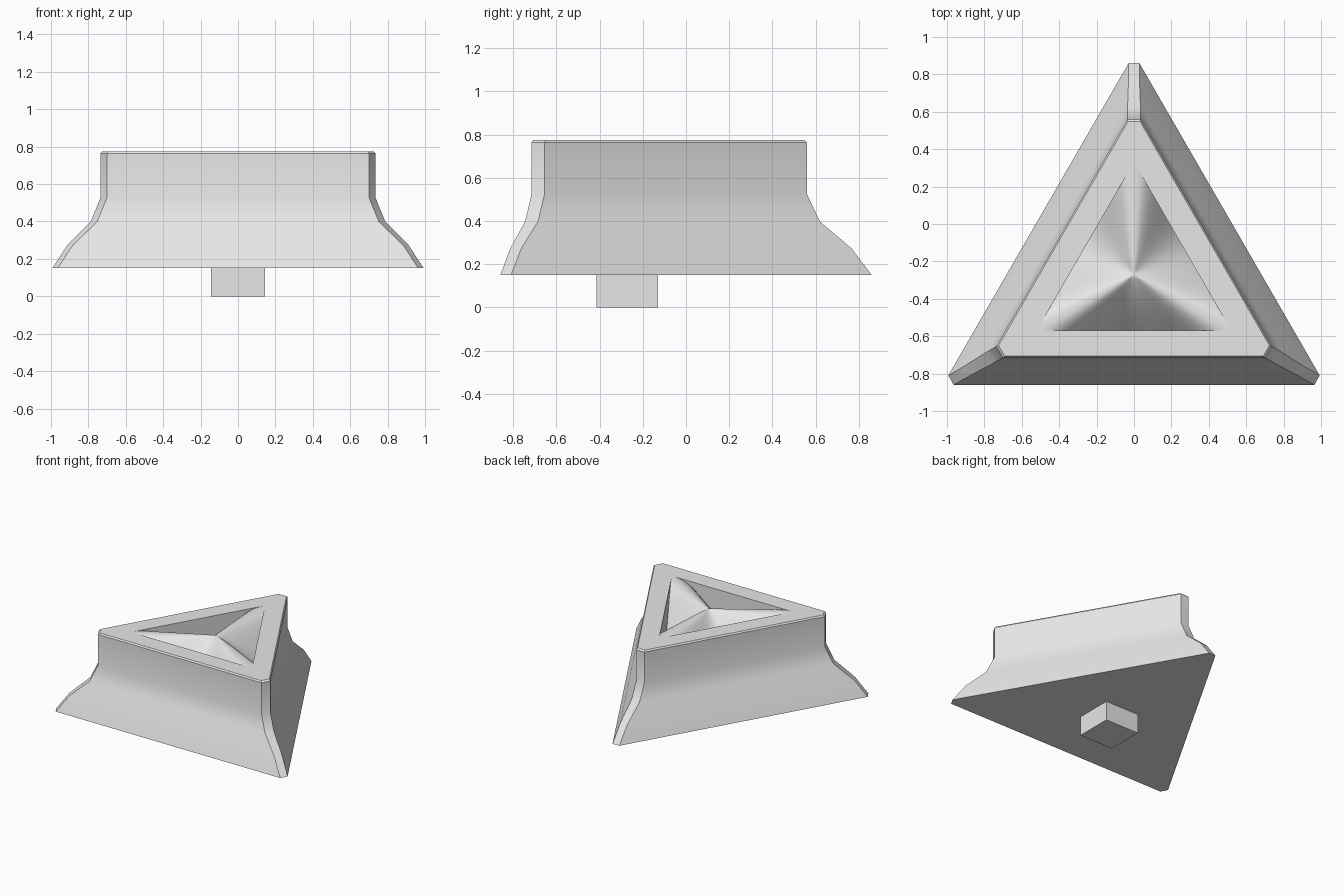
import bpy, bmesh, math
from mathutils import Vector

if "Cube" in bpy.data.objects:
    bpy.data.objects.remove(bpy.data.objects["Cube"])

CENTER = Vector((0.0, -0.27, 0.0))
TOP = 0.775
ANGLES = [math.radians(a) for a in (90, 210, 330)]

grey = bpy.data.materials.new("light grey")
grey.diffuse_color = (0.8, 0.8, 0.8, 1)
grey.use_nodes = True
grey.node_tree.nodes["Principled BSDF"].inputs["Base Color"].default_value = grey.diffuse_color


def finish(bm, name):
    bmesh.ops.remove_doubles(bm, verts=bm.verts, dist=1e-4)
    bmesh.ops.recalc_face_normals(bm, faces=bm.faces)
    me = bpy.data.meshes.new(name)
    bm.to_mesh(me)
    bm.free()
    me.materials.append(grey)
    ob = bpy.data.objects.new(name, me)
    bpy.context.collection.objects.link(ob)
    bpy.ops.object.select_all(action='DESELECT')
    ob.select_set(True)
    bpy.context.view_layer.objects.active = ob
    bpy.ops.object.shade_smooth_by_angle(angle=math.radians(30))
    return ob


def clipped_triangle(bm, apothem, corner, z):
    """Triangle outline with clipped corners, two points per corner."""
    w = (2 * apothem - corner) * math.tan(math.radians(30))
    ring = []
    for a in ANGLES:
        out = Vector((math.cos(a), math.sin(a), 0))
        side = Vector((-math.sin(a), math.cos(a), 0))
        for s in (-w, w):
            ring.append(bm.verts.new(CENTER + out * corner + side * s + Vector((0, 0, z))))
    return ring


# Cap shell: flared skirt, straight upper wall, tiny rim bevel
bm = bmesh.new()
profile = [(0.59, 1.13, 0.15), (0.543, 1.035, 0.275), (0.475, 0.89, 0.398),
           (0.445, 0.83, 0.525), (0.445, 0.83, 0.764), (0.437, 0.817, TOP)]
rings = [clipped_triangle(bm, *p) for p in profile]
bm.faces.new(rings[0])
for lo, hi in zip(rings, rings[1:]):
    for i in range(6):
        k = (i + 1) % 6
        bm.faces.new((lo[i], lo[k], hi[k], hi[i]))

# Three-lobed scoop in the top, each lobe deepest at the middle of its edge
N, M, DEPTH = 32, 12, 0.25
top = rings[-1]
mid = CENTER + Vector((0, 0, TOP))
corners = [mid + 0.6 * Vector((math.cos(a), math.sin(a), 0)) for a in ANGLES]
for c in range(3):
    a, b = corners[c], corners[(c + 1) % 3]
    rim = [bm.verts.new(a.lerp(b, i / N)) for i in range(N + 1)]
    # flat border around the scoop
    bm.faces.new([top[2 * c + 1], top[(2 * c + 2) % 6]] + rim[::-1])
    bm.faces.new((top[2 * c], top[2 * c + 1], bm.verts.new(a)))
    # lobe floor
    rows = []
    for j in range(M + 1):
        s = j / M
        row = []
        for i in range(N + 1):
            t = 2 * i / N - 1
            p = mid.lerp(a.lerp(b, i / N), s)
            p.z -= DEPTH * (1 - t * t) ** 3 * s ** 1.3
            row.append(bm.verts.new(p))
        rows.append(row)
    # upright wall from floor to rim
    rows.append(rim)
    for r0, r1 in zip(rows, rows[1:]):
        for i in range(N):
            bm.faces.new((r0[i], r0[i + 1], r1[i + 1], r1[i]))
finish(bm, "cap")

# Square stem under the cap
bm = bmesh.new()
bmesh.ops.create_cube(bm, size=1)
for v in bm.verts:
    v.co = Vector((v.co.x * 0.29, v.co.y * 0.285 - 0.272, (v.co.z + 0.5) * 0.15))
finish(bm, "stem")
